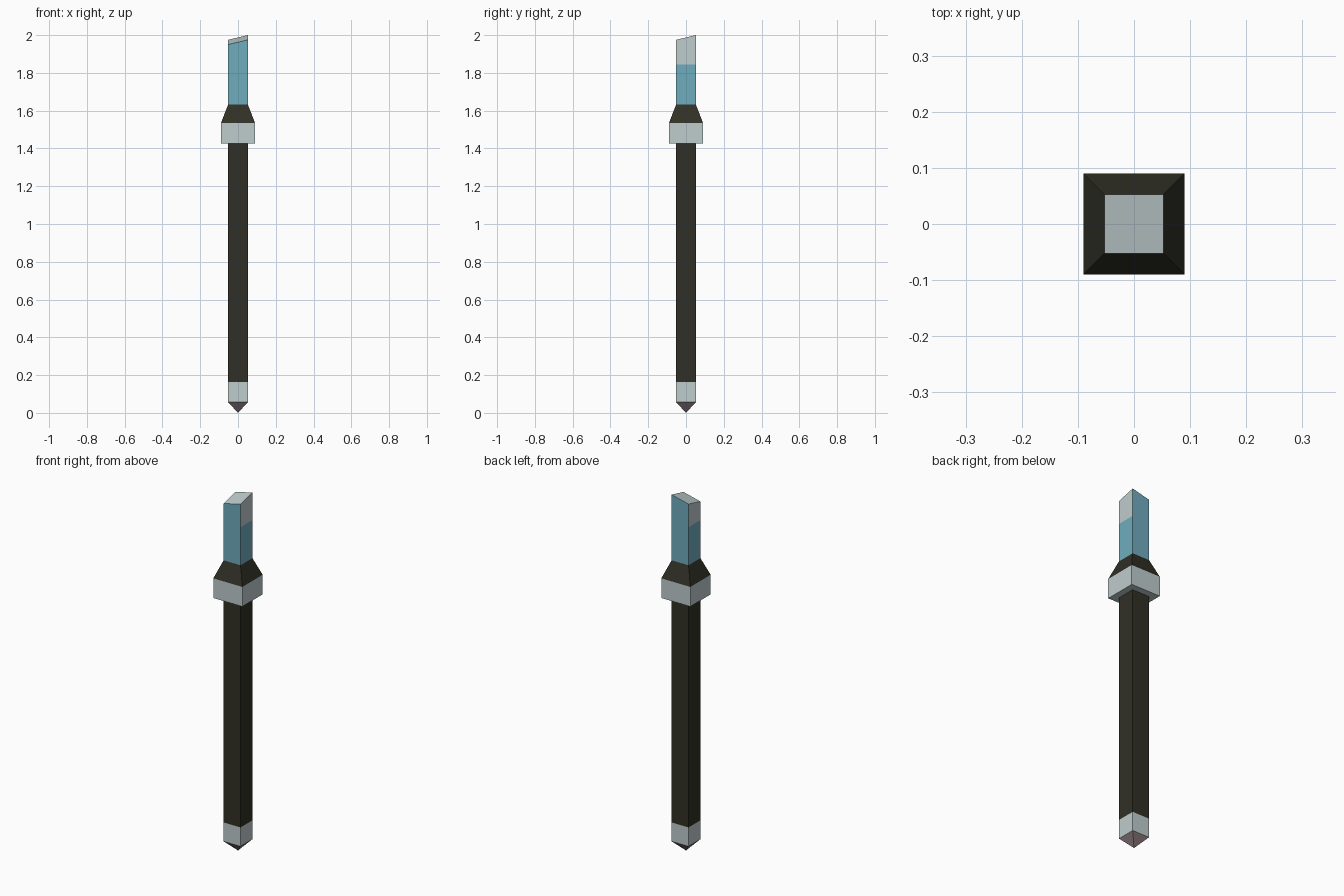
import bpy, bmesh

if "Cube" in bpy.data.objects:
    bpy.data.objects.remove(bpy.data.objects["Cube"])


def srgb(r, g, b):
    lin = [((c / 255 + 0.055) / 1.055) ** 2.4 if c > 10 else c / 255 / 12.92 for c in (r, g, b)]
    return (*lin, 1.0)


def material(name, rgb):
    m = bpy.data.materials.new(name)
    m.diffuse_color = srgb(*rgb)
    m.use_nodes = True
    m.node_tree.nodes["Principled BSDF"].inputs["Base Color"].default_value = m.diffuse_color
    return m


GREY = material("pale grey metal", (191, 204, 205))
DARK = material("dark wood", (48, 48, 38))
TEAL = material("teal glass", (112, 172, 189))
TIP = material("dull brown grey", (146, 129, 131))

W, C = 0.0525, 0.09     # half widths of the shaft and the collar


def square_shell(name, rings, mats, slope=0.0):
    """Loft square rings (half width, z); slope tilts the last ring in x and y."""
    bm = bmesh.new()
    loops = []
    for i, (h, z) in enumerate(rings):
        s = slope if i == len(rings) - 1 else 0.0
        corners = [(-1, -1), (1, -1), (1, 1), (-1, 1)] if h else [(0, 0)]
        loops.append([bm.verts.new((x * h, y * h, z + s * (x + y))) for x, y in corners])
    for a, b in zip(loops, loops[1:]):
        for k in range(4):
            n = (k + 1) % 4
            if len(a) == 1:
                bm.faces.new((a[0], b[n], b[k]))
            else:
                bm.faces.new((a[k], a[n], b[n], b[k]))
    if slope:
        bm.faces.new(loops[-1])
    bm.normal_update()
    me = bpy.data.meshes.new(name)
    bm.to_mesh(me)
    bm.free()
    for m in mats:
        me.materials.append(m)
    ob = bpy.data.objects.new(name, me)
    bpy.context.collection.objects.link(ob)
    return ob


# pointed foot, ferrule and long shaft
square_shell("foot_tip", [(0, 0.0), (W, 0.057)], [TIP])
square_shell("foot_ferrule", [(W, 0.057), (W, 0.163)], [GREY])
square_shell("shaft", [(W, 0.163), (W, 1.425)], [DARK])

# wide collar with its underside, then the dark taper
square_shell("collar", [(W, 1.425), (C, 1.425), (C, 1.535)], [GREY])
square_shell("collar_taper", [(C, 1.535), (W, 1.632)], [DARK])

# teal head with slanted top; top and upper left/right sides are grey
head = square_shell("head", [(W, 1.632), (W, 1.845), (W, 1.975)], [TEAL, GREY], slope=0.0125)
for p in head.data.polygons:
    is_top = p.normal.z > 0.5
    is_upper_side = abs(p.normal.x) > 0.5 and p.center.z > 1.845
    p.material_index = 1 if is_top or is_upper_side else 0
